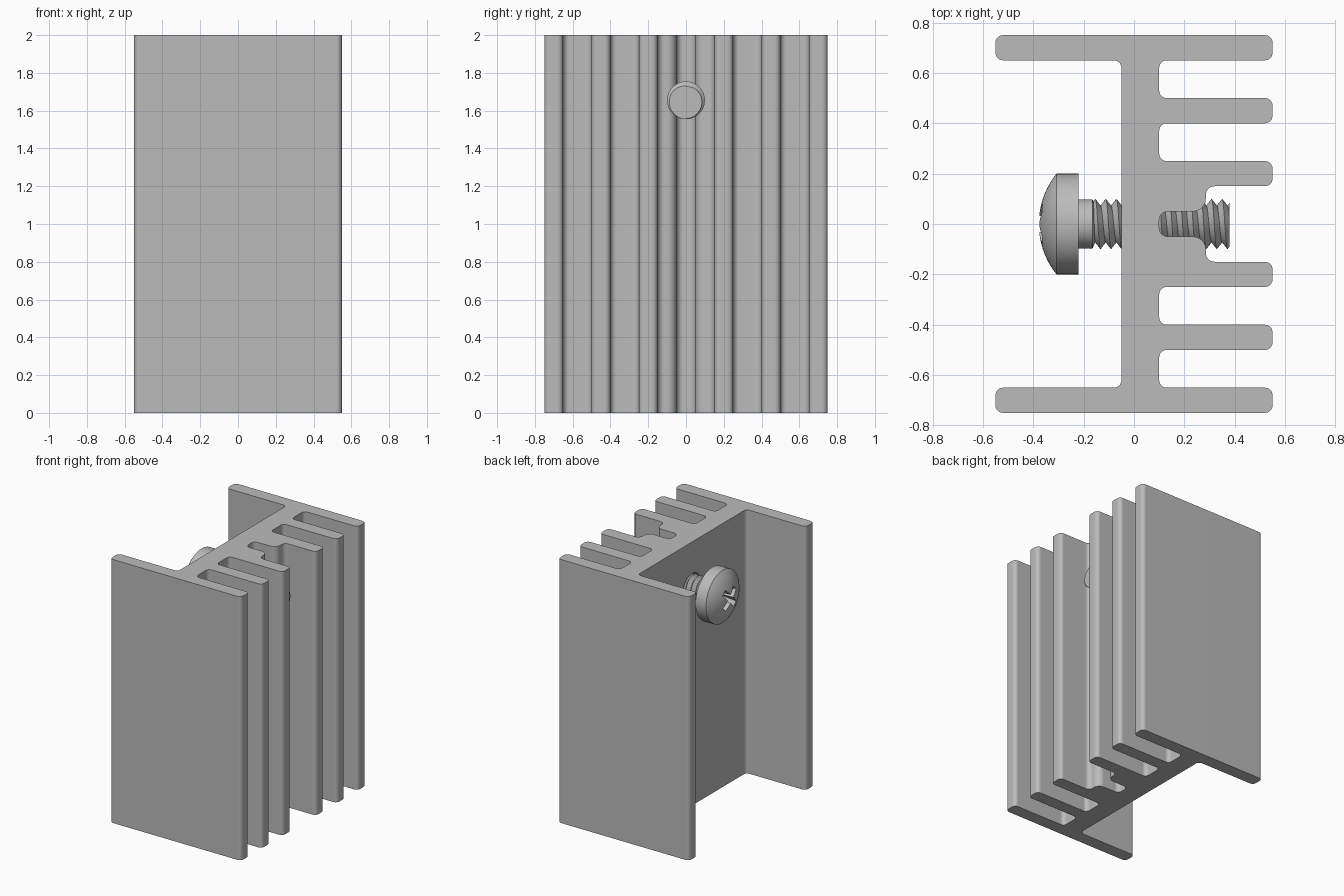
import bpy, bmesh, math
from mathutils import Matrix, Vector

cube = bpy.data.objects.get("Cube")
if cube:
    bpy.data.objects.remove(cube)

SCREW_Z = 1.655

grey = bpy.data.materials.new("aluminium_grey")
grey.use_nodes = True
grey.diffuse_color = (0.5, 0.5, 0.5, 1)
grey.node_tree.nodes["Principled BSDF"].inputs["Base Color"].default_value = (0.5, 0.5, 0.5, 1)


def make_object(name, bm, loc=(0, 0, 0)):
    bmesh.ops.recalc_face_normals(bm, faces=bm.faces)
    mesh = bpy.data.meshes.new(name)
    bm.to_mesh(mesh)
    bm.free()
    mesh.materials.append(grey)
    ob = bpy.data.objects.new(name, mesh)
    ob.location = loc
    bpy.context.collection.objects.link(ob)
    return ob


def activate(ob):
    bpy.ops.object.select_all(action='DESELECT')
    ob.select_set(True)
    bpy.context.view_layer.objects.active = ob
    bpy.context.view_layer.update()


def cut(ob, cutter):
    activate(ob)
    mod = ob.modifiers.new("cut", 'BOOLEAN')
    mod.operation, mod.solver, mod.object = 'DIFFERENCE', 'EXACT', cutter
    bpy.ops.object.modifier_apply(modifier=mod.name)
    bpy.data.objects.remove(cutter)


def smooth(ob, angle=30):
    activate(ob)
    bpy.ops.object.shade_smooth_by_angle(angle=math.radians(angle))
    mod = ob.modifiers.new("even_shading", 'WEIGHTED_NORMAL')
    mod.keep_sharp = True


def fillet(points, steps=6):
    """Round every corner (x, y, radius) of a right-angled outline."""
    out = []
    for i, (x, y, r) in enumerate(points):
        p = Vector((x, y))
        a = (Vector(points[i - 1][:2]) - p).normalized() * r
        b = (Vector(points[(i + 1) % len(points)][:2]) - p).normalized() * r
        for k in range(steps + 1):
            t = k / steps * math.pi / 2
            out.append(p + a * (1 - math.sin(t)) + b * (1 - math.cos(t)))
    return out


def lathe(name, profile, segments=48):
    """Revolve (x, radius) points about the x axis of the screw."""
    bm = bmesh.new()
    verts = [bm.verts.new((x, 0, r)) for x, r in profile]
    edges = [bm.edges.new(pair) for pair in zip(verts, verts[1:])]
    bmesh.ops.spin(bm, geom=verts + edges, cent=(0, 0, 0), axis=(1, 0, 0),
                   angle=math.tau, steps=segments)
    bmesh.ops.remove_doubles(bm, verts=bm.verts, dist=1e-5)
    return make_object(name, bm, (0, 0, SCREW_Z))


# Finned body: half outline, mirrored over y and extruded upwards
R = 0.03
half = [(-0.05, 0.65, R), (-0.55, 0.65, R), (-0.55, 0.75, R), (0.55, 0.75, R), (0.55, 0.65, R),
        (0.1, 0.65, R), (0.1, 0.5, R), (0.55, 0.5, R), (0.55, 0.4, R),
        (0.1, 0.4, R), (0.1, 0.25, R), (0.55, 0.25, R), (0.55, 0.15, R),
        (0.285, 0.15, 0.035), (0.285, 0.05, 0.05), (0.1, 0.05, 0.035)]
outline = fillet(half + [(x, -y, r) for x, y, r in reversed(half)])
bm = bmesh.new()
base = bm.faces.new([bm.verts.new((p.x, p.y, 0)) for p in outline])
top = bmesh.ops.extrude_face_region(bm, geom=[base])
bmesh.ops.translate(bm, vec=(0, 0, 2),
                    verts=[g for g in top["geom"] if isinstance(g, bmesh.types.BMVert)])
body = make_object("finned_body", bm)
cut(body, lathe("screw_hole", [(-0.2, 0), (-0.2, 0.105), (0.098, 0.105), (0.098, 0)]))
smooth(body)

# Domed screw head with a cross recess
dome_r, tip = 0.32, -0.378
arc = math.asin(0.2 / dome_r)
dome = [(tip + dome_r * (1 - math.cos(arc * k / 10)), dome_r * math.sin(arc * k / 10))
        for k in range(10, -1, -1)]
head = lathe("screw_head", [(-0.22, 0), (-0.22, 0.2)] + dome)
for side in (1, -1):
    bm = bmesh.new()
    bmesh.ops.create_cube(bm, size=1)
    for v in bm.verts:
        inner = v.co.x > 0
        v.co.x = -0.27 if inner else -0.42
        v.co.y *= 0.08 if inner else 0.24
        v.co.z *= 0.035 if inner else 0.05
    bm.transform(Matrix.Rotation(side * math.pi / 4, 4, 'X'))
    cut(head, make_object("recess_cutter", bm, (0, 0, SCREW_Z)))
smooth(head)

# Plain neck under the head
neck = lathe("screw_neck", [(-0.23, 0), (-0.23, 0.098), (-0.165, 0.098), (-0.155, 0.075), (-0.155, 0)])
smooth(neck)

# Helical thread: a zigzag profile shifted along the axis as it turns
x0, x1, pitch, seg = -0.175, 0.38, 0.042, 40
root, crest = 0.073, 0.1
turns = math.ceil((x1 - x0) / pitch)
bm = bmesh.new()
columns = []
for s in range(seg + 1):
    a, column = math.tau * s / seg, []
    for k in range(-3, 2 * turns + 3):
        raw = x0 + pitch * (k / 2 + s / seg)
        x = min(max(raw, x0), x1)
        phase = ((x - x0) / pitch - s / seg) % 1
        r = root + (crest - root) * (1 - abs(2 * phase - 1))
        column.append(bm.verts.new((x, r * math.cos(a), r * math.sin(a))))
    columns.append(column)
for c, d in zip(columns, columns[1:]):
    for k in range(len(c) - 1):
        bm.faces.new((c[k], c[k + 1], d[k + 1], d[k]))
bmesh.ops.remove_doubles(bm, verts=bm.verts, dist=1e-5)
bmesh.ops.holes_fill(bm, edges=[e for e in bm.edges if e.is_boundary], sides=0)
thread = make_object("screw_thread", bm, (0, 0, SCREW_Z))
smooth(thread)
